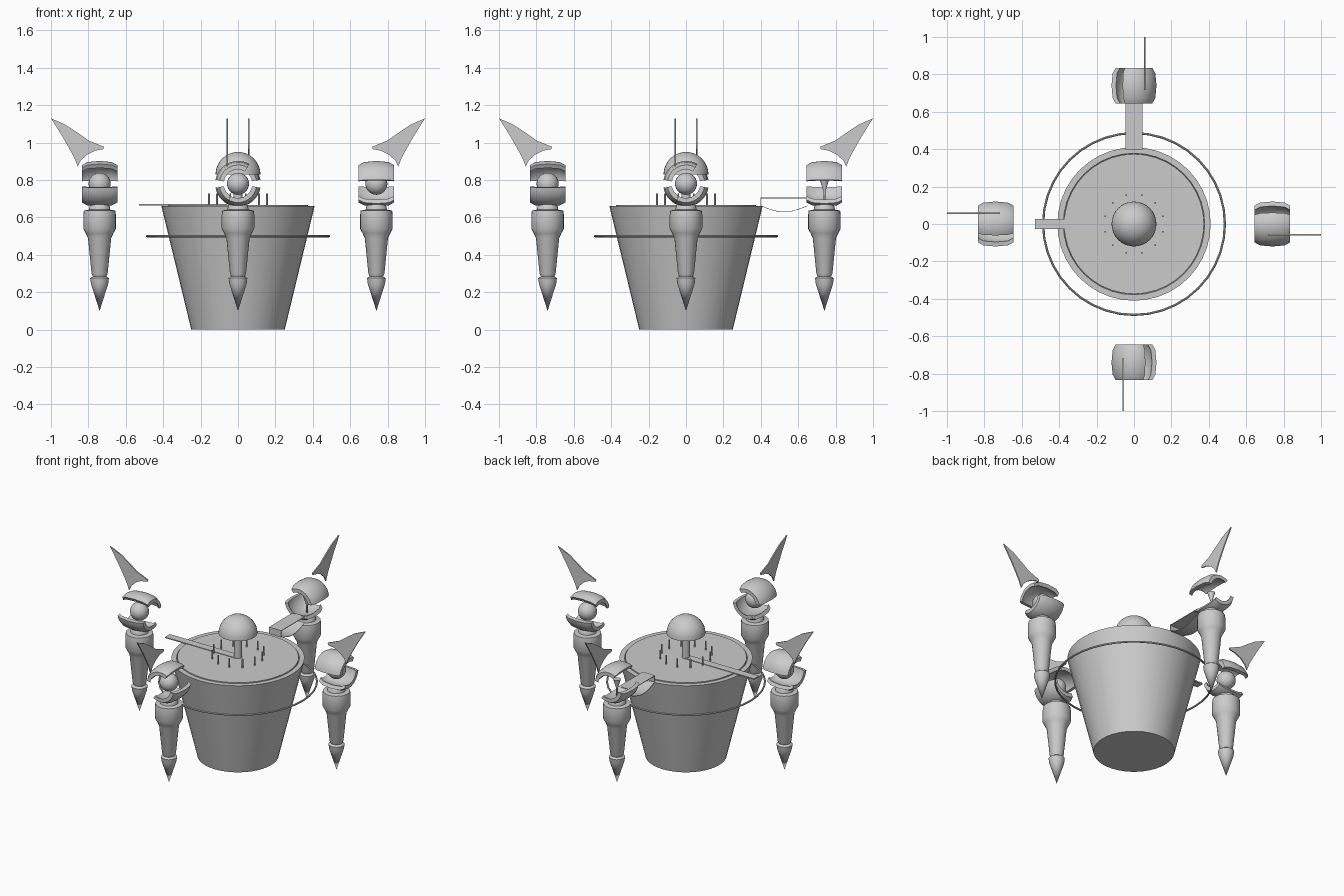
import bpy, bmesh
from math import sin, cos, pi, radians
from mathutils import Matrix

if "Cube" in bpy.data.objects:
    bpy.data.objects.remove(bpy.data.objects["Cube"])


def finish(name, bm, mat=None, angle=35):
    """Turn a bmesh into a named object with smooth-by-angle shading."""
    bmesh.ops.remove_doubles(bm, verts=bm.verts, dist=1e-5)
    bmesh.ops.recalc_face_normals(bm, faces=bm.faces)
    if mat:
        bm.transform(mat)
    me = bpy.data.meshes.new(name)
    bm.to_mesh(me)
    bm.free()
    ob = bpy.data.objects.new(name, me)
    bpy.context.collection.objects.link(ob)
    bpy.ops.object.select_all(action='DESELECT')
    ob.select_set(True)
    bpy.context.view_layer.objects.active = ob
    bpy.ops.object.shade_smooth_by_angle(angle=radians(angle))
    return ob


def lathe(name, profile, mat=None, n=32):
    """Revolve (radius, z) points around z."""
    bm = bmesh.new()
    vs = [bm.verts.new((r, 0, z)) for r, z in profile]
    es = [bm.edges.new(p) for p in zip(vs, vs[1:])]
    bmesh.ops.spin(bm, geom=vs + es, cent=(0, 0, 0), axis=(0, 0, 1),
                   angle=2 * pi, steps=n, use_merge=True)
    bmesh.ops.remove_doubles(bm, verts=bm.verts, dist=1e-5)
    return finish(name, bm, mat)


def plate(name, outline, y, thick, mat=None):
    """Extrude an (x, z) outline along y."""
    bm = bmesh.new()
    f = bm.faces.new([bm.verts.new((x, y - thick / 2, z)) for x, z in outline])
    g = bmesh.ops.extrude_face_region(bm, geom=[f])['geom']
    bmesh.ops.translate(bm, vec=(0, thick, 0),
                        verts=[v for v in g if isinstance(v, bmesh.types.BMVert)])
    return finish(name, bm, mat)


def box(name, lo, hi):
    bm = bmesh.new()
    bmesh.ops.create_cube(bm, size=1)
    for v in bm.verts:
        v.co = [(a + b) / 2 + c * (b - a) for a, b, c in zip(lo, hi, v.co)]
    return finish(name, bm)


LEG_R, EYE_Z = 0.74, 0.78


def claw(name, a0, a1, mat, n=14):
    """Barrel-shaped shell swept round the radial axis."""
    outer = [(-.095, .10), (-.065, .116), (0, .122), (.065, .116), (.095, .10)]
    prof = outer + [(x, r - .024) for x, r in reversed(outer)]
    bm = bmesh.new()
    rings = []
    for i in range(n + 1):
        a = radians(a0 + (a1 - a0) * i / n)
        rings.append([bm.verts.new((LEG_R + x, r * cos(a), EYE_Z + r * sin(a)))
                      for x, r in prof])
    m = len(prof)
    for p, q in zip(rings, rings[1:]):
        for j in range(m):
            k = (j + 1) % m
            bm.faces.new((p[j], p[k], q[k], q[j]))
    for r in (rings[0], rings[-1]):
        bm.faces.new(r)
    return finish(name, bm, mat)


# tapered tub with its top deck and centre post
lathe("tub", [(0, 0), (.25, 0), (.41, .662), (.378, .662), (.376, .65), (0, .65)], n=40)
lathe("deck", [(0, .65), (.374, .65), (.374, .667), (0, .667)], n=40)
lathe("post", [(0, .66), (.025, .66), (.025, .84), (0, .84)], n=16)
lathe("dome", [(0, .83)] + [(.12 * cos(i * pi / 20), .83 + .12 * sin(i * pi / 20))
                            for i in range(11)])

# hoop around the tub
lathe("hoop", [(.486 + .006 * cos(i * pi / 4), .5 + .006 * sin(i * pi / 4))
               for i in range(9)], n=40)

# ring of pins on the deck
for i in range(12):
    a = radians(15 + 30 * i)
    lathe("pin", [(0, .66), (.005, .66), (.005, .727), (0, .727)],
          Matrix.Translation((.16 * cos(a), .16 * sin(a), 0)), 8)

# flat arm on the left, sagging bridge at the back
box("arm", (-.53, -.026, .664), (0, .026, .671))
box("bridge_top", (-.046, .40, .702), (.046, .655, .706))
sag = [(.40 + .25 * i / 10, .664 - .033 * sin(pi * i / 10)) for i in range(11)]
plate("bridge_sag", sag + [(x, z - .003) for x, z in reversed(sag)], 0, .092,
      Matrix.Rotation(pi / 2, 4, 'Z'))
box("bridge_end", (-.046, .398, .662), (.046, .402, .706))

# four legs, each turned a quarter from the last
leg_profile = [(0, .10), (.046, .245), (.05, .275), (.036, .285), (.043, .30),
               (.062, .49), (.074, .515), (.087, .54), (.087, .615), (.084, .637),
               (.056, .642), (.054, .66), (.045, .672), (0, .68)]
fin = [(1.0, 1.13), (.92, 1.095), (.86, 1.055), (.80, 1.012), (.717, .978), (.72, .965),
       (.765, .957), (.805, .937), (.84, .905), (.857, .872), (.875, .918),
       (.90, .965), (.937, 1.03)]
for i, side in enumerate(("right", "back", "left", "front")):
    turn = Matrix.Rotation(i * pi / 2, 4, 'Z')
    at = turn @ Matrix.Translation((LEG_R, 0, 0))
    lathe(side + "_leg", leg_profile, at, 24)
    claw(side + "_upper_claw", 60, 170, turn)
    claw(side + "_lower_claw", 240, 350, turn)
    plate(side + "_fin", fin, -.058, .008, turn)
    if side == "back":   # small funnel instead of a ball
        lathe("back_funnel", [(0, .68), (.005, .69), (.006, .74), (.024, .80), (0, .80)], at, 16)
    else:
        lathe(side + "_ball", [(.059 * sin(k * pi / 12), EYE_Z - .059 * cos(k * pi / 12))
                               for k in range(13)], at, 24)
